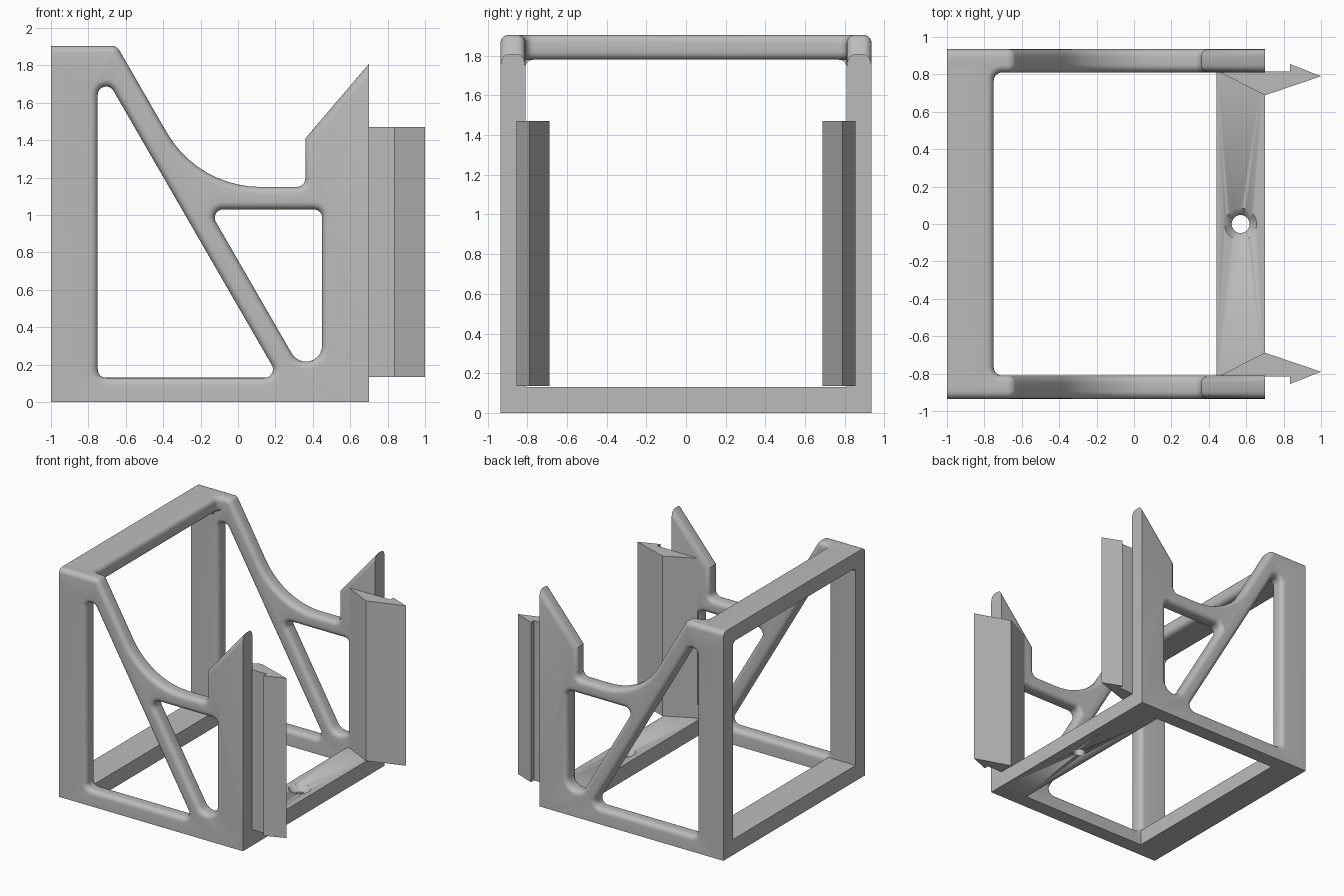
import bpy, bmesh
from math import tan, sin, pi, radians
from mathutils import Vector, Matrix

cube = bpy.data.objects.get("Cube")
if cube:
    bpy.data.objects.remove(cube)

grey = bpy.data.materials.new("matte_grey")
grey.use_nodes = True
grey.diffuse_color = (0.5, 0.5, 0.5, 1)
for node in grey.node_tree.nodes:
    if node.type == 'BSDF_PRINCIPLED':
        node.inputs["Base Color"].default_value = grey.diffuse_color

WALL = 0.125    # wall thickness
OUT = 0.935     # outer half width
INN = OUT - WALL
TOP = 1.905
EDGE = 0.04     # edge rounding


def rounded(points, steps=10):
    """Polygon with corners (x, y[, radius]) replaced by arcs."""
    out = []
    n = len(points)
    for i, p in enumerate(points):
        c = Vector(p[:2])
        if len(p) < 3:
            out.append(c)
            continue
        a = (Vector(points[i - 1][:2]) - c).normalized()
        b = (Vector(points[(i + 1) % n][:2]) - c).normalized()
        half = a.angle(b) / 2
        r = p[2]
        mid = c + (a + b).normalized() * (r / sin(half))
        start = c + a * (r / tan(half)) - mid
        end = c + b * (r / tan(half)) - mid
        sweep = pi - 2 * half
        for k in range(steps + 1):
            t = k / steps
            out.append(mid + (start * sin((1 - t) * sweep) + end * sin(t * sweep)) / sin(sweep))
    return out


def finish(name, bm):
    bmesh.ops.recalc_face_normals(bm, faces=bm.faces)
    mesh = bpy.data.meshes.new(name)
    bm.to_mesh(mesh)
    bm.free()
    mesh.materials.clear()
    mesh.materials.append(grey)
    ob = bpy.data.objects.new(name, mesh)
    bpy.context.collection.objects.link(ob)
    bpy.ops.object.select_all(action='DESELECT')
    ob.select_set(True)
    bpy.context.view_layer.objects.active = ob
    bpy.ops.object.shade_smooth_by_angle(angle=radians(30))
    return ob


def soft_plate(name, loops, matrix, cuts):
    """Plate with rounded rims; cut planes leave the trimmed sides square."""
    curve = bpy.data.curves.new(name + "_outline", 'CURVE')
    curve.dimensions = '2D'
    curve.fill_mode = 'BOTH'
    curve.extrude = WALL / 2 - EDGE
    curve.bevel_depth = EDGE
    curve.bevel_resolution = 4
    curve.offset = -EDGE
    for loop in loops:
        pts = rounded(loop)
        spline = curve.splines.new('POLY')
        spline.points.add(len(pts) - 1)
        for sp, p in zip(spline.points, pts):
            sp.co = (p.x, p.y, 0, 1)
        spline.use_cyclic_u = True
    temp = bpy.data.objects.new(name + "_outline", curve)
    bpy.context.collection.objects.link(temp)
    graph = bpy.context.evaluated_depsgraph_get()
    mesh = bpy.data.meshes.new_from_object(temp.evaluated_get(graph))
    bm = bmesh.new()
    bm.from_mesh(mesh)
    bpy.data.objects.remove(temp)
    bpy.data.curves.remove(curve)
    bpy.data.meshes.remove(mesh)
    bmesh.ops.remove_doubles(bm, verts=bm.verts, dist=1e-5)
    for co, no in cuts:
        geom = bm.verts[:] + bm.edges[:] + bm.faces[:]
        bmesh.ops.bisect_plane(bm, geom=geom, plane_co=co, plane_no=no, clear_outer=True)
        rim = [e for e in bm.edges if e.is_boundary]
        bmesh.ops.holes_fill(bm, edges=rim, sides=0)
    bm.transform(matrix)
    return finish(name, bm)


def prism(name, points, depth, matrix):
    bm = bmesh.new()
    face = bm.faces.new([bm.verts.new((p[0], p[1], 0)) for p in points])
    ext = bmesh.ops.extrude_face_region(bm, geom=[face])
    verts = [v for v in ext["geom"] if isinstance(v, bmesh.types.BMVert)]
    bmesh.ops.translate(bm, verts=verts, vec=(0, 0, depth))
    bm.transform(matrix)
    return finish(name, bm)


def box(name, x0, x1, half_y, z0, z1):
    pts = [(x0, -half_y), (x1, -half_y), (x1, half_y), (x0, half_y)]
    return prism(name, pts, z1 - z0, Matrix.Translation((0, 0, z0)))


# Side panel outline (x, z, corner radius), oversize where it is trimmed square
outline = [(-1.1, -0.1), (0.8, -0.1), (0.8, 1.925), (0.36, 1.41), (0.36, 1.15, 0.045),
           (-0.213, 1.15, 0.58), (-0.648, TOP, 0.05), (-1.1, TOP)]
rear_window = [(-0.75, 0.13, 0.045), (0.22, 0.13, 0.045), (-0.75, 1.81, 0.045)]
front_window = [(0.45, 1.03, 0.045), (0.45, -0.022, 0.087), (-0.157, 1.03, 0.045)]
panel_cuts = [((-1, 0, 0), (-1, 0, 0)), ((0.7, 0, 0), (1, 0, 0)), ((0, 0, 0), (0, -1, 0))]

# Clip hook section in plan, and the small fillet under the top bar
hook = [(0.46, 0.82), (0.46, INN), (0.70, 0.688), (1.0, 0.79), (0.835, 0.855),
        (0.835, 0.815), (0.69, 0.815)]
gusset = [(0.82, 1.79), (0.76, 1.79), (0.76, 1.78), (INN, 1.78, 0.04), (INN, 1.73), (0.82, 1.73)]
along_x = Matrix(((0, 0, 1, -1), (1, 0, 0, 0), (0, 1, 0, 0), (0, 0, 0, 1)))

for side, label in ((-1, "front"), (1, "back")):
    place = Matrix.Translation((0, side * (OUT - WALL / 2), 0)) @ Matrix.Rotation(pi / 2, 4, 'X')
    soft_plate(label + "_side_panel", [outline, rear_window, front_window], place, panel_cuts)
    flip = Matrix.Diagonal((1, side, 1, 1))
    prism(label + "_clip_hook", hook, 1.335, flip @ Matrix.Translation((0, 0, 0.135)))
    prism(label + "_corner_fillet", rounded(gusset), 0.21, flip @ along_x)

# Top bar with filleted inner corners
bar = [(-1.1, -1), (-0.6, -1), (-0.6, -INN), (-0.75, -INN, 0.045),
       (-0.75, INN, 0.045), (-0.6, INN), (-0.6, 1), (-1.1, 1)]
end = OUT - EDGE - 0.005
bar_cuts = [((-1, 0, 0), (-1, 0, 0)), ((-0.7, 0, 0), (1, 0, 0)),
            ((0, end, 0), (0, 1, 0)), ((0, -end, 0), (0, -1, 0))]
soft_plate("top_bar", [bar], Matrix.Translation((0, 0, TOP - WALL / 2)), bar_cuts)

# Bottom cross bars
box("rear_bottom_bar", -1, -0.75, 0.87, 0, 0.13)
front_bar = box("front_bottom_bar", 0.44, 0.70, 0.87, 0, 0.13)

# Countersunk screw hole
bm = bmesh.new()
for r0, r1, z0, z1 in ((0.048, 0.048, -0.1, 0.08), (0.048, 0.09, 0.08, 0.135)):
    bmesh.ops.create_cone(bm, cap_ends=True, segments=32, radius1=r0, radius2=r1, depth=z1 - z0,
                          matrix=Matrix.Translation((0.57, 0, (z0 + z1) / 2)))
bmesh.ops.remove_doubles(bm, verts=bm.verts, dist=1e-5)
inner = [f for f in bm.faces if all(abs(v.co.z - 0.08) < 1e-4 for v in f.verts)]
bmesh.ops.delete(bm, geom=inner, context='FACES_ONLY')
cutter = finish("screw_hole_cutter", bm)
cutter.hide_render = True
mod = front_bar.modifiers.new("screw_hole", 'BOOLEAN')
mod.operation = 'DIFFERENCE'
mod.solver = 'EXACT'
mod.object = cutter
bpy.context.view_layer.objects.active = front_bar
bpy.ops.object.modifier_apply(modifier=mod.name)
bpy.data.objects.remove(cutter)
